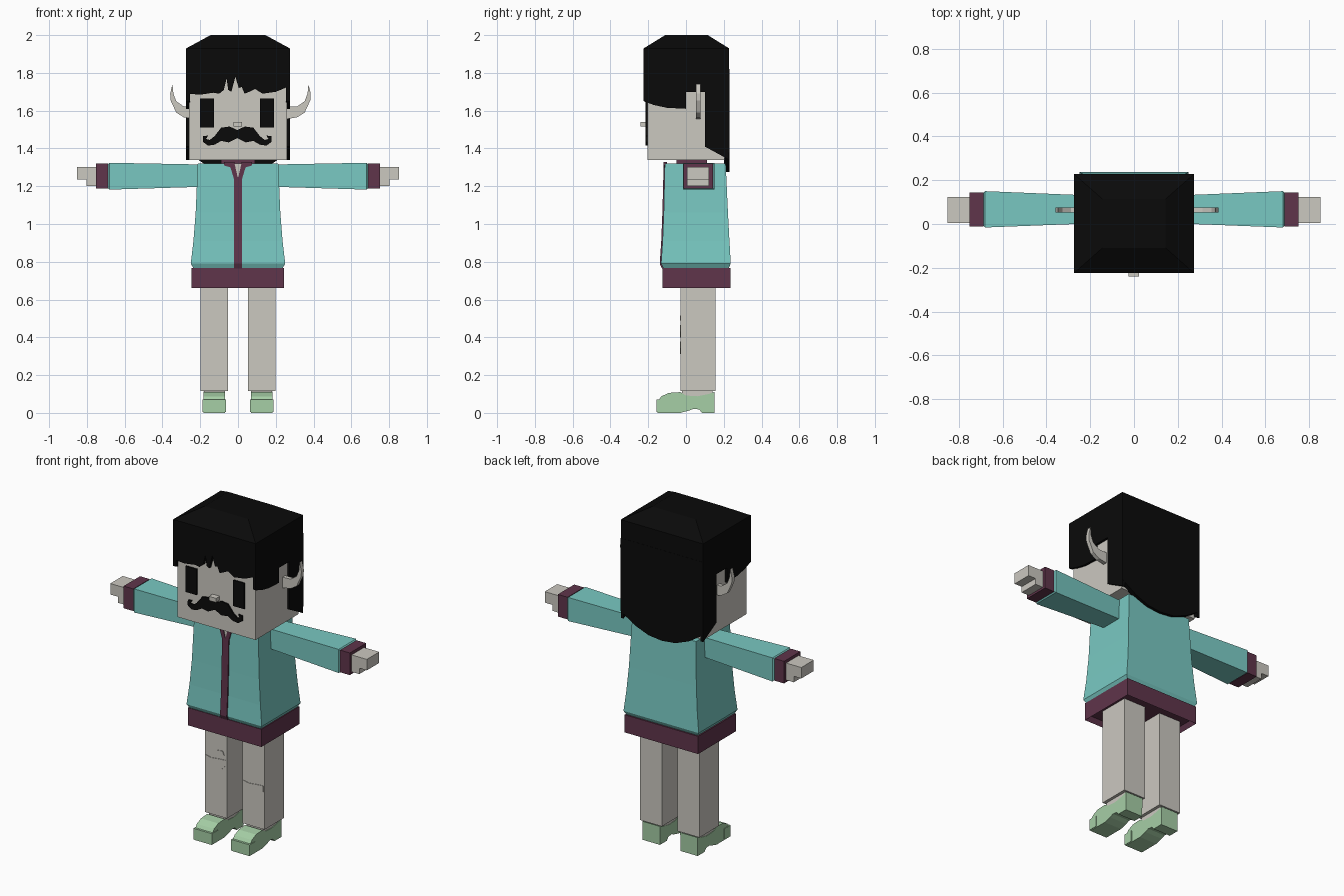
import bpy
import bmesh

default_cube = bpy.data.objects.get("Cube")
if default_cube:
    bpy.data.objects.remove(default_cube, do_unlink=True)


def material(name, red, green, blue):
    mat = bpy.data.materials.new(name)
    mat.use_nodes = True
    color = (red, green, blue, 1)
    mat.diffuse_color = color
    shader = mat.node_tree.nodes["Principled BSDF"]
    shader.inputs["Base Color"].default_value = color
    shader.inputs["Roughness"].default_value = 0.8
    return mat


SKIN = material("pale skin", .6, .58, .53)
BLACK = material("hair black", .003, .003, .003)
TEAL = material("jacket teal", .19, .58, .54)
MAROON = material("trim maroon", .115, .035, .07)
GREEN = material("shoe green", .38, .62, .38)


def finish(name, bm, mat):
    bmesh.ops.recalc_face_normals(bm, faces=bm.faces)
    mesh = bpy.data.meshes.new(name)
    bm.to_mesh(mesh)
    bm.free()
    mesh.materials.append(mat)
    obj = bpy.data.objects.new(name, mesh)
    bpy.context.collection.objects.link(obj)
    return obj


def bridge(name, loops, mat):
    """Skin a stack of matching point loops and cap both ends."""
    bm = bmesh.new()
    rings = [[bm.verts.new(p) for p in loop] for loop in loops]
    for low, high in zip(rings, rings[1:]):
        for i in range(len(low)):
            j = (i + 1) % len(low)
            bm.faces.new((low[i], low[j], high[j], high[i]))
    bm.faces.new(rings[0])
    bm.faces.new(rings[-1])
    return finish(name, bm, mat)


def prism(name, points, axis, start, end, mat):
    """Extrude an outline along x or y; the outline's second value is height."""
    def place(t):
        if axis == "x":
            return [(t, u, v) for u, v in points]
        return [(u, t, v) for u, v in points]
    return bridge(name, [place(start), place(end)], mat)


def box(name, xs, ys, zs, mat):
    (x0, x1), (z0, z1) = xs, zs
    return prism(name, [(x0, z0), (x1, z0), (x1, z1), (x0, z1)], "y", *ys, mat)


def stack(name, sections, mat):
    """Rectangular sections: half width, front, back, height."""
    return bridge(name, [[(-w, f, z), (w, f, z), (w, b, z), (-w, b, z)]
                         for w, f, b, z in sections], mat)


def both_ways(half):
    """Complete a symmetric outline from its right half."""
    return half + [(-x, z) for x, z in reversed(half) if x != 0]


# Head and facial features
FACE = -.205
box("head", (-.26, .26), (FACE, .205), (1.34, 1.9), SKIN)
box("nose", (-.025, .022), (-.24, FACE), (1.515, 1.54), SKIN)
for side, x in (("right", -.2), ("left", .117)):
    box(side + "_eye", (x, x + .074), (FACE - .009, FACE), (1.51, 1.665), BLACK)

moustache = both_ways([
    (0, 1.497), (.04, 1.516), (.085, 1.51), (.12, 1.465), (.145, 1.445),
    (.165, 1.45), (.155, 1.468), (.18, 1.465), (.182, 1.435), (.155, 1.415),
    (.12, 1.42), (.085, 1.44), (.045, 1.432), (0, 1.455)])
prism("moustache", [(x - .004, z) for x, z in moustache], "y",
      FACE - .009, FACE, BLACK)

# Curved pointed ears
ear = [(.24, 1.62), (.3, 1.622), (.34, 1.65), (.355, 1.69), (.36, 1.74),
       (.372, 1.69), (.37, 1.655), (.34, 1.59), (.3, 1.565), (.24, 1.555)]
for side, s in (("left", 1), ("right", -1)):
    prism(side + "_ear", [(s * x + .013, z) for x, z in ear], "y",
          .052, .076, SKIN)

# Hair: faceted crown, jagged fringe, side locks and back panel
stack("hair_crown", [(.274, -.224, .228, 1.8), (.274, -.224, .228, 1.93),
                     (.145, -.11, .115, 2)], BLACK)
fringe = [(-.274, 1.82), (-.274, 1.69), (-.2, 1.685), (-.13, 1.695),
          (-.1, 1.69), (-.075, 1.71), (-.06, 1.77), (-.052, 1.71),
          (-.035, 1.7), (-.014, 1.78), (.004, 1.72), (.02, 1.725),
          (.035, 1.69), (.06, 1.7), (.09, 1.715), (.13, 1.69),
          (.2, 1.7), (.274, 1.73), (.274, 1.82)]
prism("hair_fringe", fringe, "y", -.224, -.2, BLACK)
side_lock = [(-.224, 1.82), (-.224, 1.65), (-.17, 1.63), (-.1, 1.615),
             (0, 1.61), (0, 1.7), (.1, 1.7), (.1, 1.41), (.228, 1.34),
             (.228, 1.82)]
for side, s in (("left", 1), ("right", -1)):
    prism(side + "_hair_side", side_lock, "x", s * .255, s * .274, BLACK)
prism("hair_back",
      both_ways([(0, 1.275), (.09, 1.285), (.18, 1.32), (.274, 1.38),
                 (.274, 1.82)]), "y", .2, .229, BLACK)

# Flared jacket body, collar and zip band
stack("jacket_body", [(.235, -.12, .225, .765), (.25, -.132, .237, .79),
                      (.236, -.124, .23, .91), (.224, -.118, .222, 1.06),
                      (.213, -.112, .21, 1.32)], TEAL)
box("collar", (-.09, .09), (-.05, .11), (1.3, 1.338), MAROON)
stack("zip_band", [(.022, -.128, -.1, .765), (.022, -.139, -.1, .79),
                   (.022, -.131, -.1, .91), (.022, -.125, -.1, 1.06),
                   (.022, -.12, -.1, 1.25)], MAROON)
prism("neck_opening", [(0, 1.24), (.03, 1.32), (-.03, 1.32)], "y",
      -.116, -.1, SKIN)
for side, s in (("left", 1), ("right", -1)):
    prism(side + "_lapel", [(0, 1.24), (s * .022, 1.24), (s * .04, 1.3),
                            (s * .075, 1.31), (s * .075, 1.328),
                            (s * .02, 1.328)], "y", -.12, -.1, MAROON)

# Hem band with a hollow underside
hem = box("hem_band", (-.245, .243), (-.125, .235), (.662, .768), MAROON)
bm = bmesh.new()
bm.from_mesh(hem.data)
bottom = [f for f in bm.faces if f.normal.z < -.9]
bmesh.ops.inset_individual(bm, faces=bottom, thickness=.02, depth=-.03)
bm.to_mesh(hem.data)
bm.free()

for side, s in (("left", 1), ("right", -1)):
    # Arms widen toward the cuffs, with a small bevel at the end
    sections = [(.19, .003, .13, 1.197, 1.315), (.68, -.016, .15, 1.182, 1.324),
                (.69, -.006, .14, 1.192, 1.314)]
    bridge(side + "_sleeve", [[(s * x, f, low), (s * x, b, low),
                               (s * x, b, top), (s * x, f, top)]
                              for x, f, b, low, top in sections], TEAL)
    box(side + "_cuff", (s * .688, s * .752), (-.012, .143), (1.187, 1.32), MAROON)
    hand = [(.74, 1.2), (.803, 1.2), (.803, 1.236), (.853, 1.236),
            (.853, 1.302), (.74, 1.302)]
    prism(side + "_hand", [(s * x, z) for x, z in hand], "y", .005, .123, SKIN)

    # Legs and arched shoes
    box(side + "_leg", (s * .052, s * .198), (-.03, .155), (.117, .7), SKIN)
    box(side + "_ankle", (s * .07, s * .18), (-.02, .14), (.08, .12), SKIN)
    shoe = [(.15, 0), (.152, .112), (.12, .1), (.06, .088), (0, .092),
            (-.03, .11), (-.09, .106), (-.13, .088), (-.15, .06), (-.152, 0),
            (-.03, 0), (.015, .012), (.04, .022), (.07, .018), (.085, 0)]
    prism(side + "_shoe", shoe, "x", s * .068, s * .183, GREEN)
    box(side + "_toe_cap", (s * .064, s * .187), (-.156, -.1), (.004, .07), GREEN)

# Thin knee patches
patch = [(-.065, .03), (-.03, .022), (.03, .028), (.066, .03), (.066, -.005),
         (.035, -.036), (-.03, -.036), (-.066, -.01)]
tear = [(-.035, -.012), (.035, -.008), (.025, .016), (-.01, .012)]
for name, outline, x, z in (("right_knee_patch", patch, -.127, .435),
                            ("right_knee_tear", tear, -.105, .5),
                            ("left_knee_patch", patch, .124, .348)):
    prism(name, [(x + u, z + v) for u, v in outline], "y", -.033, -.029, SKIN)
